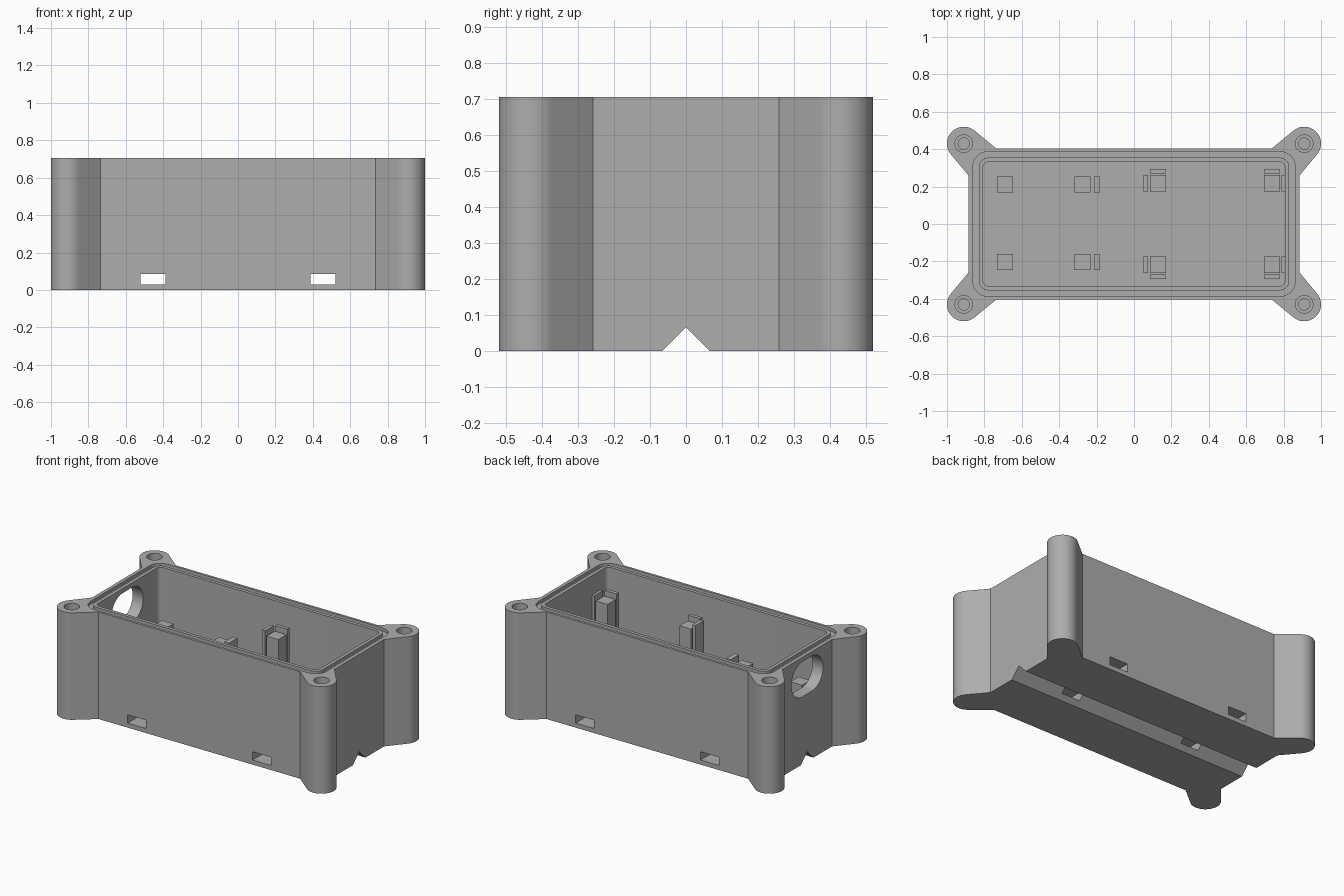
import bpy, bmesh
from math import sin, cos, pi, radians
from mathutils import Matrix, Vector

cube = bpy.data.objects.get("Cube")
if cube:
    bpy.data.objects.remove(cube)

TOP, FLOOR = 0.705, 0.12

grey = bpy.data.materials.new("grey plastic")
grey.use_nodes = True
colour = (0.42, 0.42, 0.42, 1)
grey.diffuse_color = colour
grey.node_tree.nodes["Principled BSDF"].inputs["Base Color"].default_value = colour


def arc(cx, cy, r, a0, a1, n):
    """Points on an arc, angles in degrees."""
    angles = [radians(a0 + (a1 - a0) * i / n) for i in range(n + 1)]
    return [(cx + r * cos(a), cy + r * sin(a)) for a in angles]


def circle(cx, cy, r, n=40):
    return arc(cx, cy, r, 0, 360, n)[:-1]


def rounded_rect(hx, hy, r):
    pts = []
    for i, (sx, sy) in enumerate([(1, 1), (-1, 1), (-1, -1), (1, -1)]):
        pts += arc(sx * (hx - r), sy * (hy - r), r, 90 * i, 90 * i + 90, 8)
    return pts


def prism(name, pts, lo, hi, inner=None, along_x=False):
    """Extrude a profile, optionally as a ring, along z or along x."""
    bm = bmesh.new()
    loops = [[[bm.verts.new((x, y, z)) for x, y in ring] for z in (lo, hi)]
             for ring in (pts, inner) if ring]
    n = len(pts)
    for low, high in loops:
        for i in range(n):
            j = (i + 1) % n
            bm.faces.new((low[i], low[j], high[j], high[i]))
    if inner:
        for a, b in zip(*loops):
            for i in range(n):
                j = (i + 1) % n
                bm.faces.new((a[i], a[j], b[j], b[i]))
    else:
        bm.faces.new(loops[0][0])
        bm.faces.new(loops[0][1])
    if along_x:  # profile (x, y) becomes (y, z)
        bm.transform(Matrix(((0, 0, 1, 0), (1, 0, 0, 0), (0, 1, 0, 0), (0, 0, 0, 1))))
    bmesh.ops.recalc_face_normals(bm, faces=bm.faces)
    mesh = bpy.data.meshes.new(name)
    bm.to_mesh(mesh)
    bm.free()
    mesh.materials.append(grey)
    obj = bpy.data.objects.new(name, mesh)
    bpy.context.collection.objects.link(obj)
    return obj


def box(name, x0, x1, y0, y1, z0, z1):
    return prism(name, [(x0, y0), (x1, y0), (x1, y1), (x0, y1)], z0, z1)


# Outline: rectangle with a tapered round screw ear on each corner
EAR_X, EAR_Y, EAR_R = 0.91, 0.43, 0.09
ear = [(0.884, 0.258)] + arc(EAR_X, EAR_Y, EAR_R, -40, 130, 24) + [(0.735, 0.403)]
outline = []
for sx, sy in [(1, 1), (-1, 1), (-1, -1), (1, -1)]:
    pts = [(sx * x, sy * y) for x, y in ear]
    outline += pts if sx * sy > 0 else pts[::-1]
body = prism("enclosure_body", outline, 0, TOP)

# Cavity, seal groove and bottom V groove
cutters = [
    prism("cavity_cutter", rounded_rect(0.807, 0.333, 0.03), FLOOR, TOP + 0.1),
    prism("seal_groove_cutter", rounded_rect(0.861, 0.387, 0.08), TOP - 0.02, TOP + 0.1,
          inner=rounded_rect(0.829, 0.355, 0.05)),
    prism("v_groove_cutter", [(-0.085, -0.02), (0.085, -0.02), (0, 0.066)], -1.2, 1.2,
          along_x=True),
]

# Cable port in one end wall
port = arc(0.05, 0.56, 0.115, -90, 90, 20) + arc(-0.05, 0.56, 0.115, 90, 270, 20)
cutters.append(prism("cable_port_cutter", port, -1.2, -0.7, along_x=True))

# Strap tunnels and blind stepped screw holes
for sx in (-1, 1):
    mid = sx * 0.455
    cutters.append(box("strap_tunnel_cutter", mid - 0.067, mid + 0.067, -1, 1, 0.03, 0.085))
    for sy in (-1, 1):
        for r, depth in ((0.03, 0.4), (0.047, 0.2)):
            cutters.append(prism("screw_hole_cutter", circle(sx * EAR_X, sy * EAR_Y, r),
                                 TOP - depth, TOP + 0.1))

bpy.context.view_layer.objects.active = body
for cutter in cutters:
    cutter.hide_render = True
    mod = body.modifiers.new("cut", 'BOOLEAN')
    mod.operation, mod.solver, mod.object = 'DIFFERENCE', 'EXACT', cutter
    bpy.ops.object.modifier_apply(modifier=mod.name)
    bpy.data.objects.remove(cutter)

bpy.ops.object.select_all(action='DESELECT')
body.select_set(True)
bpy.ops.object.shade_smooth_by_angle(angle=radians(30))

# Board supports with retaining plates
LOW, LOW_LIP, HIGH, HIGH_LIP = 0.40, 0.43, 0.545, 0.578
for side, sy in (("back", 1), ("front", -1)):
    y0, y1 = (0.168, 0.254) if sy > 0 else (-0.246, -0.16)
    box(side + "_low_post_outer", -0.733, -0.648, y0, y1, FLOOR, LOW)
    box(side + "_low_post_inner", -0.317, -0.233, y0, y1, FLOOR, LOW)
    box(side + "_low_stop_plate", -0.215, -0.182, y0, y1, FLOOR, LOW_LIP)
    y0, y1 = sorted((sy * 0.175, sy * 0.261))
    p0, p1 = sorted((sy * 0.269, sy * 0.293))
    for place, x, plate in (("inner", 0.085, 0.052), ("outer", 0.695, 0.789)):
        label = side + "_high_" + place
        box(label + "_post", x, x + 0.086, y0, y1, FLOOR, HIGH)
        box(label + "_end_plate", plate, plate + 0.024, y0, y1, FLOOR, HIGH_LIP)
        box(label + "_side_plate", x, x + 0.086, p0, p1, FLOOR, HIGH_LIP)
